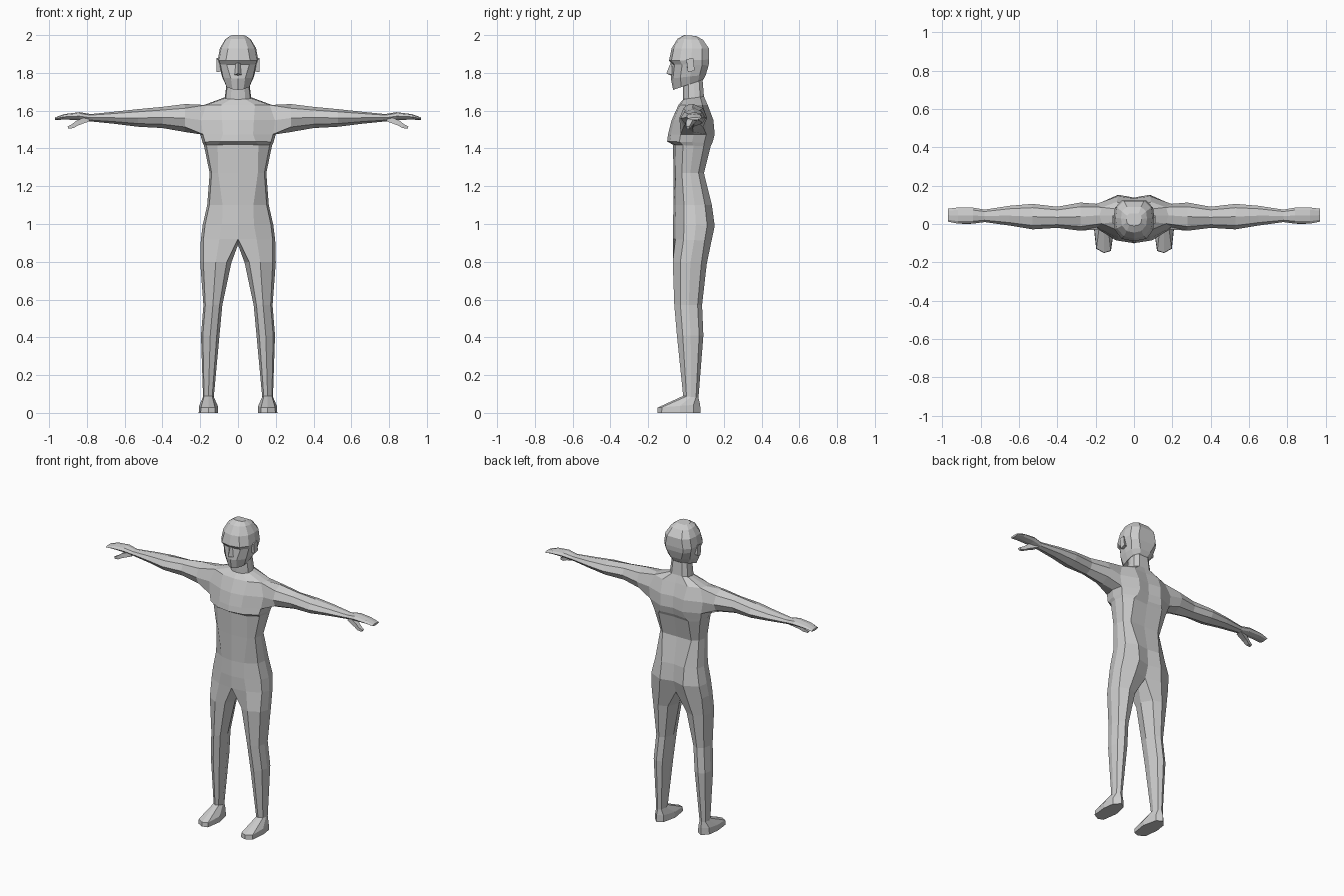
import bpy, bmesh
from mathutils import Vector


def bridge(bm, a, b, closed=True):
    n = len(a)
    for i in range(n if closed else n - 1):
        j = (i + 1) % n
        bm.faces.new((a[i], a[j], b[j], b[i]))


def finish(bm, name):
    bmesh.ops.recalc_face_normals(bm, faces=bm.faces)
    mesh = bpy.data.meshes.new(name)
    bm.to_mesh(mesh)
    bm.free()
    obj = bpy.data.objects.new(name, mesh)
    bpy.context.collection.objects.link(obj)
    mod = obj.modifiers.new("mirror", 'MIRROR')
    mod.use_clip = True
    mod.merge_threshold = 0.0005
    return obj


# Half ring of trunk or head, front centre to back centre
def half_ring(bm, zf, zb, w, yf, yb, fx, crease):
    pts = []
    for u, v in ((0, 0), (fx, .06), (.93, .27), (1, .55), (.93, .82), (fx, 1), (0, 1)):
        y = yf + (yb - yf) * v
        pts.append([u * w, y, zf + (zb - zf) * v])
    pts[6][1] -= crease
    return [bm.verts.new(p) for p in pts]


# Full ring of a leg
def leg_ring(bm, zf, zb, x0, x1, yf, yb, corner=.22):
    shape = ((.15, corner * .5), (.5, 0), (.9, corner), (1, .52),
             (.9, .84), (.55, 1), (.2, .9), (0, .5))
    return [bm.verts.new((x0 + (x1 - x0) * u, yf + (yb - yf) * v, zf + (zb - zf) * v))
            for u, v in shape]


# Full ring of an arm, starting at the lower front
def arm_ring(bm, x, z0, z1, y0, y1):
    shape = ((.15, .18), (0, .5), (.15, .85), (.5, 1),
             (.85, .85), (1, .5), (.85, .18), (.5, 0))
    return [bm.verts.new((x, y0 + (y1 - y0) * u, z0 + (z1 - z0) * v)) for u, v in shape]


body = bmesh.new()

# Trunk, neck and head
trunk = [
    (.92, .91, .197, -.068, .135, .5, .03),
    (1.00, .99, .187, -.07, .152, .45, .022),
    (1.10, 1.10, .163, -.065, .137, .5, .012),
    (1.27, 1.27, .15, -.065, .095, .7, 0),
    (1.42, 1.41, .18, -.07, .13, .6, .008),
    (1.437, 1.43, .188, -.1, .14, .5, .01),
    (1.475, 1.475, .20, -.095, .152, .4, .014),
    (1.55, 1.55, .21, -.076, .145, .4, .012),
    (1.63, 1.63, .18, -.04, .115, .5, .005),
    (1.66, 1.675, .07, -.015, .095, .55, 0),
    (1.735, 1.76, .06, -.015, .088, .55, 0),
    (1.71, 1.765, .064, -.068, .092, .45, 0),
    (1.77, 1.79, .085, -.08, .105, .45, 0),
    (1.845, 1.84, .10, -.072, .12, .6, 0),
    (1.865, 1.87, .107, -.09, .123, .6, 0),
    (1.93, 1.93, .096, -.076, .121, .55, 0),
    (1.98, 1.975, .068, -.045, .09, .55, 0),
    (2.0, 1.995, .04, -.01, .055, .6, 0),
]
rings = [half_ring(body, *t) for t in trunk]
A, B, C = rings[6:9]
for k in range(len(rings) - 1):
    lo, hi = rings[k], rings[k + 1]
    if k in (6, 7):  # leave the arm opening
        bridge(body, lo[:3], hi[:3], False)
        bridge(body, lo[4:], hi[4:], False)
    else:
        bridge(body, lo, hi, False)
body.faces.new(rings[-1])

# Arms and hands
last = [A[2], B[2], C[2], C[3], C[4], B[4], A[4], A[3]]
for r in ((.28, 1.487, 1.635, -.035, .112), (.4, 1.508, 1.62, -.02, .09),
          (.53, 1.515, 1.608, -.028, .105), (.65, 1.53, 1.595, -.008, .095),
          (.78, 1.543, 1.582, .01, .075), (.84, 1.55, 1.592, .002, .085),
          (.92, 1.553, 1.582, .002, .086), (.97, 1.55, 1.564, .012, .08)):
    ring = arm_ring(body, *r)
    bridge(body, last, ring)
    last = ring
body.faces.new(last)

# Legs and feet
last = rings[0] + [body.verts.new((0, .04, .89))]
for r in ((.80, .79, .035, .2, -.07, .11), (.57, .57, .083, .183, -.062, .085),
          (.41, .41, .098, .196, -.048, .092), (.09, .08, .128, .185, -.015, .066),
          (.028, .045, .107, .206, -.15, .075, .1), (0, 0, .105, .208, -.152, .077, .1)):
    ring = leg_ring(body, *r)
    bridge(body, last, ring)
    last = ring
body.faces.new(last)
finish(body, "body")


# Tapered four-sided prism between two points
def taper(name, rows):
    bm = bmesh.new()
    loops = []
    for c, u, v in rows:
        c, u, v = Vector(c), Vector(u), Vector(v)
        loops.append([bm.verts.new(c + s * u + t * v)
                      for s, t in ((-1, -1), (1, -1), (1, 1), (-1, 1))])
    for a, b in zip(loops, loops[1:]):
        bridge(bm, a, b)
    bm.faces.new(loops[0])
    bm.faces.new(loops[-1])
    return finish(bm, name)


# Thumbs
taper("thumbs", [((.79, .035, 1.558), (0, .02, 0), (.004, 0, .014)),
                 ((.85, .018, 1.535), (0, .016, 0), (.004, 0, .013)),
                 ((.875, .012, 1.518), (0, .013, 0), (.004, 0, .01)),
                 ((.9, .01, 1.51), (0, .008, 0), (.003, 0, .006))])

# Ears
taper("ears", [((.085, .02, 1.84), (0, .014, .004), (0, -.004, .028)),
               ((.113, .024, 1.842), (0, .018, .004), (0, -.004, .034))])

# Nose
nose = bmesh.new()
top, tip, base, side, mid = [nose.verts.new(p) for p in (
    (0, -.08, 1.858), (0, -.104, 1.797), (0, -.078, 1.786),
    (.018, -.074, 1.79), (.012, -.074, 1.85))]
for f in ((top, tip, side, mid), (tip, base, side)):
    nose.faces.new(f)
finish(nose, "nose")
